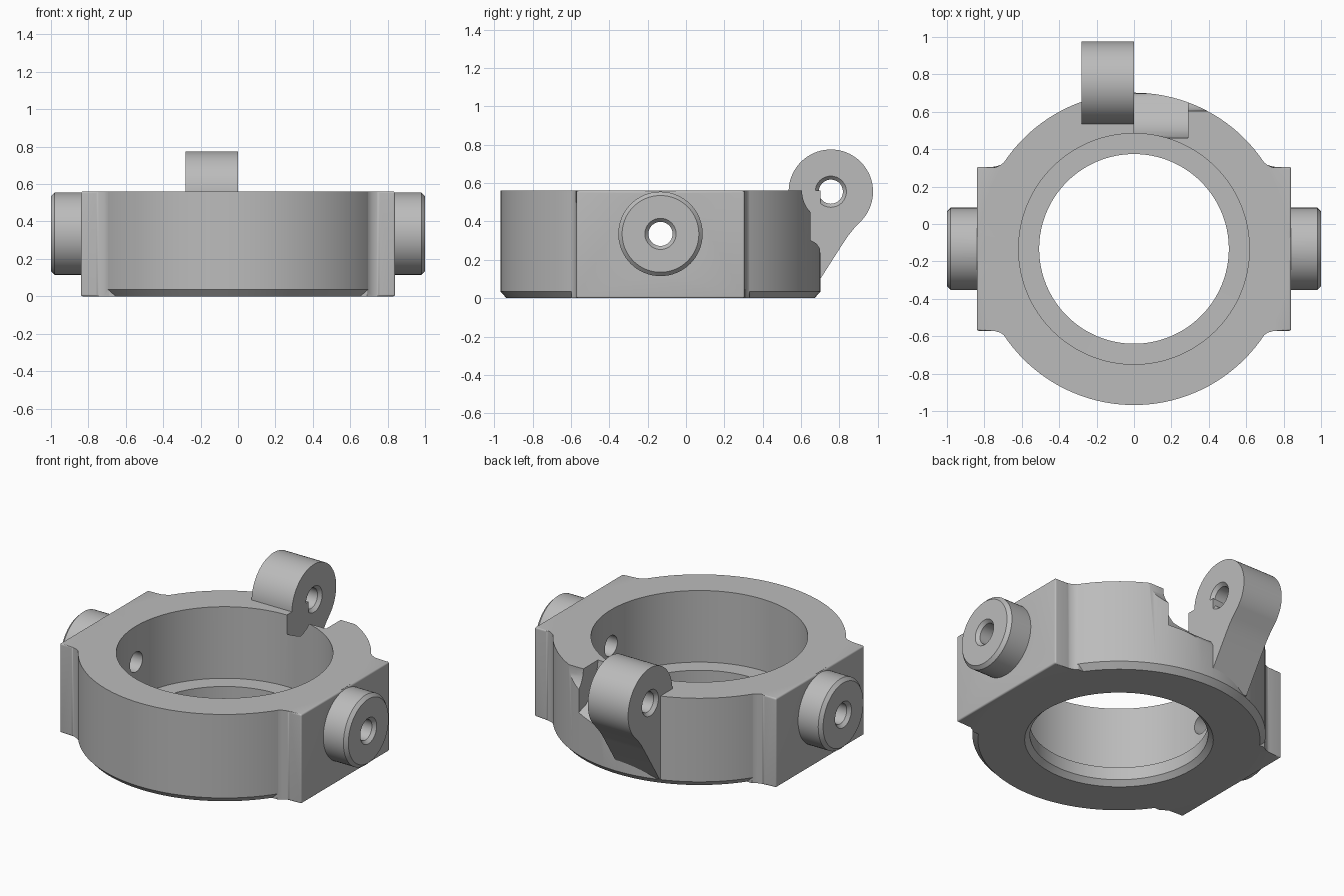
import bpy, bmesh, math
from mathutils import Matrix

cube = bpy.data.objects.get("Cube")
if cube:
    bpy.data.objects.remove(cube, do_unlink=True)

CY = -0.133          # ring centre in y
TOP = 0.56
BOSS_Z = 0.335
PIN_Y, PIN_Z = 0.755, 0.555

metal = bpy.data.materials.new("satin_grey")
metal.use_nodes = True
GREY = (0.5, 0.5, 0.5, 1)
metal.diffuse_color = GREY
metal.node_tree.nodes["Principled BSDF"].inputs["Base Color"].default_value = GREY


def make_object(name, bm):
    bmesh.ops.recalc_face_normals(bm, faces=bm.faces)
    mesh = bpy.data.meshes.new(name)
    bm.to_mesh(mesh)
    bm.free()
    obj = bpy.data.objects.new(name, mesh)
    bpy.context.collection.objects.link(obj)
    mesh.materials.append(metal)
    return obj


def lathe(name, profile, matrix, sides=64):
    """Closed solid of revolution from (radius, height) pairs."""
    bm = bmesh.new()
    rings = []
    for r, h in profile:
        rings.append([bm.verts.new((r * math.cos(2 * math.pi * i / sides),
                                    r * math.sin(2 * math.pi * i / sides), h))
                      for i in range(sides)])
    for a, b in zip(rings, rings[1:]):
        for i in range(sides):
            j = (i + 1) % sides
            bm.faces.new((a[i], a[j], b[j], b[i]))
    bm.faces.new(rings[0])
    bm.faces.new(rings[-1])
    bm.transform(matrix)
    return make_object(name, bm)


def prism(name, points, depth, bevel_test=None):
    """Extrude a polygon of 3D points along the depth vector."""
    bm = bmesh.new()
    face = bm.faces.new([bm.verts.new(p) for p in points])
    moved = bmesh.ops.extrude_face_region(bm, geom=[face])["geom"]
    bmesh.ops.translate(bm, vec=depth,
                        verts=[g for g in moved if isinstance(g, bmesh.types.BMVert)])
    if bevel_test:
        edges = [e for e in bm.edges if all(bevel_test(v.co) for v in e.verts)]
        bmesh.ops.bevel(bm, geom=edges, offset=0.035, segments=5, profile=0.5,
                        affect='EDGES', clamp_overlap=True)
    return make_object(name, bm)


def combine(target, tool, operation):
    mod = target.modifiers.new("combine", 'BOOLEAN')
    mod.operation = operation
    mod.solver = 'EXACT'
    mod.object = tool
    bpy.context.view_layer.update()
    graph = bpy.context.evaluated_depsgraph_get()
    result = bpy.data.meshes.new_from_object(target.evaluated_get(graph))
    target.modifiers.clear()
    target.data = result
    bpy.data.objects.remove(tool, do_unlink=True)


def upright(y=CY):
    return Matrix.Translation((0, y, 0))


def along_x(x, y, z, side=1):
    return Matrix.Translation((x, y, z)) @ Matrix.Rotation(side * math.pi / 2, 4, 'Y')


# Ring blank with chamfered lower edge
body = lathe("clamp_ring", [(0.803, 0), (0.835, 0.035), (0.835, TOP)], upright(), 128)

# Side pads with rounded outer edges and flared roots, plus pivot bosses
for side in (1, -1):
    half = [(0.4, 0.465), (0.69, 0.465), (0.715, 0.448), (0.75, 0.438), (0.84, 0.438)]
    outline = [(side * x, CY + y, 0) for x, y in half]
    outline += [(side * x, CY - y, 0) for x, y in reversed(half)]
    pad = prism("side_pad", outline, (0, 0, TOP), lambda co: abs(co.x) > 0.74)
    combine(body, pad, 'UNION')
    boss = lathe("pivot_boss", [(0.22, 0), (0.22, 0.28), (0.2, 0.3)],
                 along_x(side * 0.7, CY, BOSS_Z, side))
    combine(body, boss, 'UNION')

# Stepped bore: wide upper seat, narrow lip, chamfered mouth
bore = lathe("bore_cutter", [(0.557, -0.02), (0.507, 0.03), (0.507, 0.11),
                             (0.617, 0.1101), (0.617, 0.7)], upright(), 128)
combine(body, bore, 'DIFFERENCE')

# Countersunk pivot holes
for side in (1, -1):
    hole = lathe("pivot_hole_cutter", [(0.063, 0), (0.063, 0.48), (0.1, 0.52)],
                 along_x(side * 0.5, CY, BOSS_Z, side), 32)
    combine(body, hole, 'DIFFERENCE')

# Pocket beside the hinge and clearance for the pin head
pocket_profile = [(0.46, 0.7), (0.46, 0.555), (0.475, 0.46), (0.5, 0.405), (0.535, 0.36),
                  (0.58, 0.325), (0.645, 0.305), (0.68, 0.285), (0.697, 0.26),
                  (0.705, 0.2), (0.95, 0.2), (0.95, 0.7)]
pocket = prism("pocket_cutter", [(0, y, z) for y, z in pocket_profile], (0.29, 0, 0))
combine(body, pocket, 'DIFFERENCE')
clearance = lathe("pin_clearance_cutter", [(0.15, 0), (0.15, 0.35)],
                  along_x(0.25, PIN_Y, PIN_Z), 48)
combine(body, clearance, 'DIFFERENCE')

# Hinge lug: round eye flowing into a sloping arm
eye = [(PIN_Y + 0.22 * math.cos(math.radians(a)), PIN_Z + 0.22 * math.sin(math.radians(a)))
       for a in range(-40, 226, 5)]
arm = [(0.6, 0.38), (0.6, 0.04), (0.662, 0.04), (0.7, 0.1),
       (0.815, 0.28), (0.845, 0.325), (0.88, 0.368)]
lug = prism("hinge_lug", [(-0.28, y, z) for y, z in eye + arm], (0.28, 0, 0))
pin_hole = lathe("pin_hole_cutter", [(0.1, -0.02), (0.063, 0.02), (0.063, 0.26), (0.1, 0.3)],
                 along_x(-0.28, PIN_Y, PIN_Z), 32)
combine(lug, pin_hole, 'DIFFERENCE')
combine(body, lug, 'UNION')

# Smooth curved faces, keep edges crisp
body.data.materials.clear()
body.data.materials.append(metal)
bpy.ops.object.select_all(action='DESELECT')
body.select_set(True)
bpy.context.view_layer.objects.active = body
bpy.ops.object.shade_smooth_by_angle(angle=math.radians(30))
